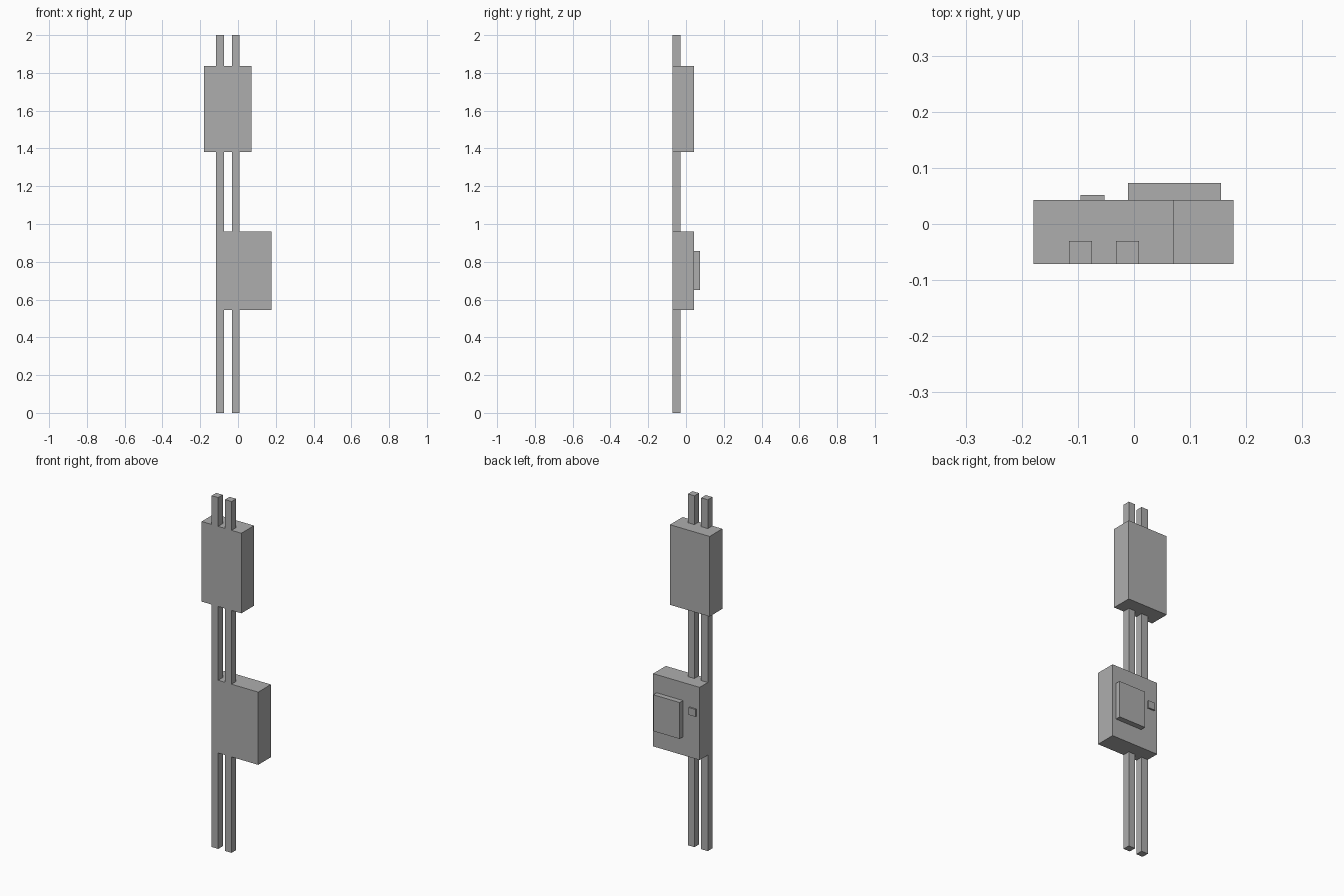
import bpy
import bmesh

if "Cube" in bpy.data.objects:
    bpy.data.objects.remove(bpy.data.objects["Cube"])

grey = bpy.data.materials.new("plain grey")
grey.diffuse_color = (0.42, 0.42, 0.42, 1.0)
grey.use_nodes = True
grey.node_tree.nodes["Principled BSDF"].inputs["Base Color"].default_value = grey.diffuse_color


def box(name, xs, ys, zs):
    """Box spanning the given (low, high) ranges."""
    bm = bmesh.new()
    bmesh.ops.create_cube(bm, size=1.0)
    for v in bm.verts:
        v.co = [r[0] if c < 0 else r[1] for c, r in zip(v.co, (xs, ys, zs))]
    mesh = bpy.data.meshes.new(name)
    bm.to_mesh(mesh)
    bm.free()
    mesh.materials.append(grey)
    obj = bpy.data.objects.new(name, mesh)
    bpy.context.collection.objects.link(obj)
    return obj


FRONT, BACK = -0.071, 0.043
UPPER_Z = (1.38, 1.836)
LOWER_Z = (0.546, 0.96)

# Two housings, flush at the front
box("upper_housing", (-0.179, 0.071), (FRONT, BACK), UPPER_Z)
box("lower_housing", (-0.116, 0.177), (FRONT, BACK), LOWER_Z)

# Raised panel and small button on the back of the lower housing
box("back_panel", (-0.011, 0.155), (BACK, 0.073), (0.65, 0.857))
box("back_button", (-0.095, -0.053), (BACK, 0.052), (0.79, 0.832))

# Twin square rails, running between and beyond the housings
spans = {
    "bottom": (0.0, LOWER_Z[0]),
    "middle": (LOWER_Z[1], UPPER_Z[0]),
    "top": (UPPER_Z[1], 2.0),
}
for side, x in (("left", -0.116), ("right", -0.032)):
    for level, zs in spans.items():
        box(f"{side}_rail_{level}", (x, x + 0.041), (FRONT, -0.030), zs)
